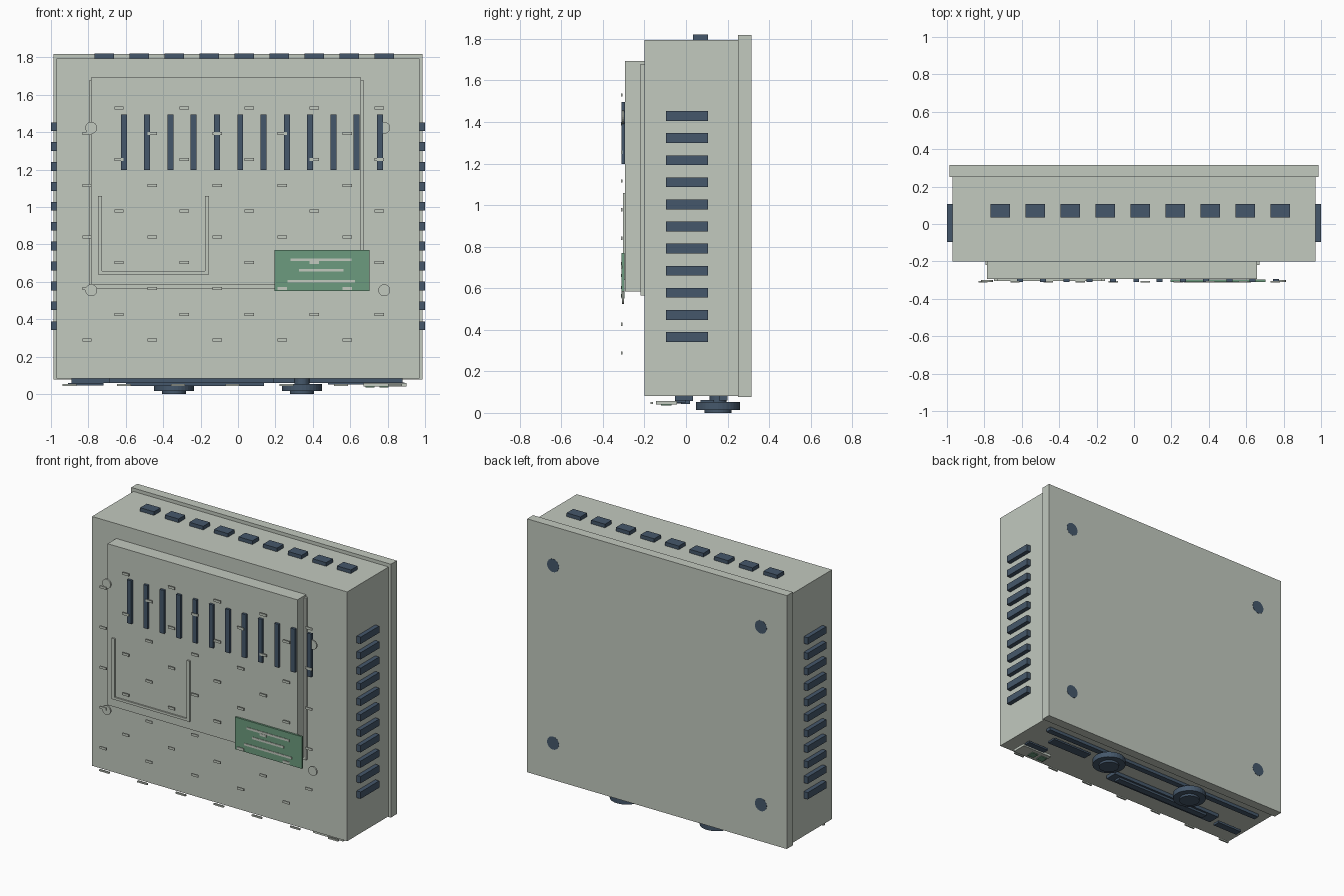
import bpy, bmesh
from mathutils import Matrix, Vector

cube = bpy.data.objects.get("Cube")
if cube:
    bpy.data.objects.remove(cube, do_unlink=True)


def material(name, rgb):
    m = bpy.data.materials.new(name)
    m.use_nodes = True
    color = (*rgb, 1)
    m.diffuse_color = color
    m.node_tree.nodes["Principled BSDF"].inputs["Base Color"].default_value = color
    return m


PALE = material("pale grey green", (0.54, 0.585, 0.52))
NAVY = material("dark slate blue", (0.06, 0.097, 0.147))
GREEN = material("label green", (0.15, 0.33, 0.21))


def finish(name, bm, mat):
    mesh = bpy.data.meshes.new(name)
    bm.to_mesh(mesh)
    bm.free()
    mesh.materials.append(mat)
    obj = bpy.data.objects.new(name, mesh)
    bpy.context.collection.objects.link(obj)
    return obj


def boxes(name, mat, spans):
    """One object made of boxes, each given as (x range, y range, z range)."""
    bm = bmesh.new()
    for span in spans:
        size = [b - a for a, b in span]
        mid = [(a + b) / 2 for a, b in span]
        bmesh.ops.create_cube(bm, size=1, matrix=Matrix.Translation(mid) @ Matrix.Diagonal((*size, 1)))
    return finish(name, bm, mat)


def around(center, width):
    return (center - width / 2, center + width / 2)


def cylinder(name, mat, center, radius, depth, axis="Z", sides=32):
    bm = bmesh.new()
    turn = Matrix.Rotation(1.5707963, 4, "X") if axis == "Y" else Matrix()
    bmesh.ops.create_cone(bm, cap_ends=True, segments=sides, radius1=radius, radius2=radius,
                          depth=depth, matrix=Matrix.Translation(Vector(center)) @ turn)
    return finish(name, bm, mat)


# Housing
boxes("main_body", PALE, [((-0.97, 0.97), (-0.2, 0.25), (0.082, 1.795))])
boxes("rear_cover", PALE, [((-0.987, 0.987), (0.25, 0.315), (0.077, 1.818))])
boxes("panel_base", PALE, [((-0.795, 0.67), (-0.22, -0.2), (0.565, 1.68))])
boxes("raised_panel", PALE, [((-0.785, 0.657), (-0.294, -0.2), (0.585, 1.693))])

# Vents on the sides and the top
for side, sign in (("left", 1), ("right", -1)):
    boxes(side + "_vents", NAVY,
          [(tuple(sorted((sign * 0.965, sign))), (-0.096, 0.106), around(1.429 - i * 0.1064, 0.047))
           for i in range(11)])
boxes("top_vents", NAVY, [(around(-0.715 + i * 0.187, 0.105), (0.034, 0.106), (1.79, 1.82)) for i in range(9)])

# Tall slots on the front
boxes("front_slots", NAVY, [(around(-0.61 + i * 0.1244, 0.032), (-0.311, -0.294), (1.197, 1.495))
                            for i in range(12)])

# Staggered rows of small tabs on the front
tabs = []
for row in range(10):
    start = -0.807 if row % 2 else -0.636
    for col in range(5):
        tabs.append((around(start + col * 0.348, 0.05), (-0.314, -0.306), around(1.53 - row * 0.138, 0.016)))
boxes("front_tabs", PALE, tabs)

# Round screws around the panel
for x in (-0.785, 0.782):
    for z in (0.555, 1.423):
        cylinder("front_screw", PALE, (x, -0.304, z), 0.032, 0.01, "Y", 20)

# U-shaped rail
rail = (-0.304, -0.29)
boxes("u_rail", PALE, [((-0.748, -0.726), rail, (0.64, 1.058)),
                       ((-0.177, -0.155), rail, (0.64, 1.058)),
                       ((-0.726, -0.177), rail, (0.64, 0.657))])

# Green label with blank stripes
boxes("green_label", GREEN, [((0.195, 0.703), (-0.31, -0.297), (0.55, 0.77))])
boxes("label_stripes", PALE, [(around(0.445, w), (-0.313, -0.309), around(z, 0.015))
                              for w, z in ((0.326, 0.718), (0.24, 0.662), (0.363, 0.603))])

# Underside bars and drive slot
boxes("long_bottom_bar", NAVY, [((-0.89, 0.88), (0.16, 0.2), (0.06, 0.083))])
boxes("drive_slot", NAVY, [((-0.69, 0.19), (-0.053, 0.034), (0.058, 0.083)),
                           ((-0.6, 0.14), (-0.025, 0.02), (0.043, 0.058))])
boxes("short_bottom_bars", NAVY, [((0.48, 0.79), (0.07, 0.135), (0.05, 0.062)),
                                  ((0.73, 0.89), (-0.05, 0.0), (0.05, 0.062)),
                                  ((-0.91, -0.72), (-0.05, 0.0), (0.045, 0.06))])

# Underside plate with green lights
boxes("switch_plate", PALE, [((0.67, 0.9), (-0.145, -0.043), (0.04, 0.058))])
boxes("indicator_lights", GREEN, [(around(x, 0.048), (-0.12, -0.07), (0.035, 0.041)) for x in (0.705, 0.78)])
boxes("bottom_tabs", PALE, [(around(-0.9 + i * 0.29, 0.075), (-0.17, -0.158), (0.043, 0.053)) for i in range(7)])

# Dials on the underside
for side, x in (("left", 0.342), ("right", -0.342)):
    for part, radius, low, high in (("stem", 0.04, 0.053, 0.083),
                                    ("dial", 0.107, 0.015, 0.053),
                                    ("dial_cap", 0.065, 0.0, 0.015)):
        cylinder(side + "_" + part, NAVY, (x, 0.154, (low + high) / 2), radius, high - low)

# Flush feet on the back
for x in (-0.79, 0.79):
    for z in (0.33, 1.55):
        cylinder("rear_foot", NAVY, (x, 0.314, z), 0.045, 0.004, "Y", 24)
